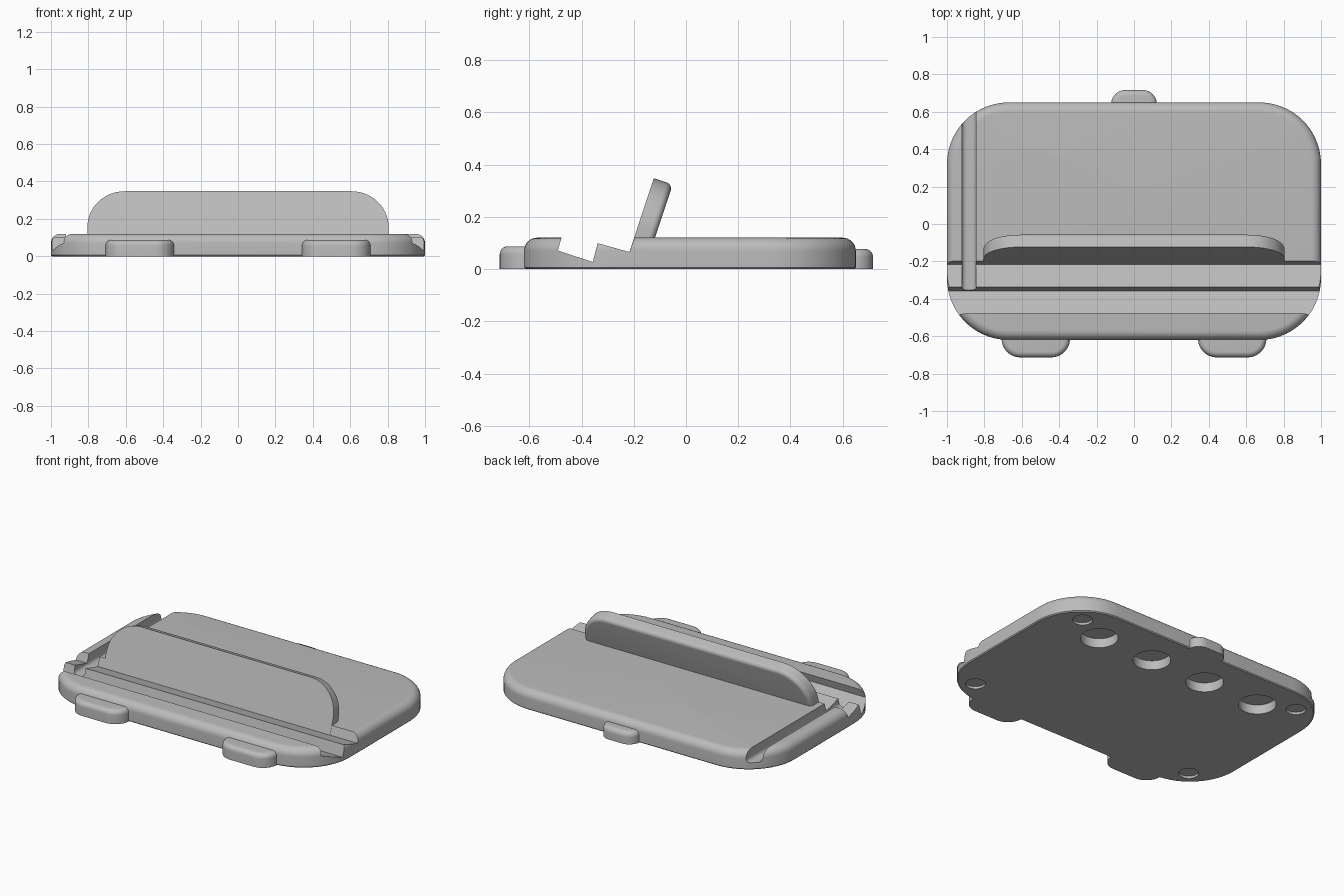
import bpy, bmesh
from math import sin, cos, pi
from mathutils import Matrix, Vector

if "Cube" in bpy.data.objects:
    bpy.data.objects.remove(bpy.data.objects["Cube"], do_unlink=True)

grey = bpy.data.materials.new("plain grey")
grey.use_nodes = True
grey.diffuse_color = (0.5, 0.5, 0.5, 1)
grey.node_tree.nodes["Principled BSDF"].inputs["Base Color"].default_value = (0.5, 0.5, 0.5, 1)


def make(name, bm):
    bmesh.ops.recalc_face_normals(bm, faces=bm.faces)
    mesh = bpy.data.meshes.new(name)
    bm.to_mesh(mesh)
    bm.free()
    mesh.materials.append(grey)
    ob = bpy.data.objects.new(name, mesh)
    bpy.context.collection.objects.link(ob)
    return ob


def rounded_outline(x0, x1, y0, y1, r, steps=14):
    corners = [(x1 - r, y1 - r), (x0 + r, y1 - r), (x0 + r, y0 + r), (x1 - r, y0 + r)]
    return [(cx + r * cos((q + i / steps) * pi / 2), cy + r * sin((q + i / steps) * pi / 2))
            for q, (cx, cy) in enumerate(corners) for i in range(steps + 1)]


def slab(x0, x1, y0, y1, r, height, fillet, chamfer=0.0):
    """Rounded plate with a filleted top edge and an optional bottom chamfer."""
    levels = [(chamfer, 0), (0, chamfer)] if chamfer else [(0, 0)]
    levels += [(fillet * (1 - cos(a)), height - fillet * (1 - sin(a)))
               for a in (i * pi / 16 for i in range(9))]
    bm = bmesh.new()
    rings = [[bm.verts.new((x, y, z)) for x, y in
              rounded_outline(x0 + d, x1 - d, y0 + d, y1 - d, r - d)] for d, z in levels]
    for a, b in zip(rings, rings[1:]):
        for i in range(len(a)):
            j = (i + 1) % len(a)
            bm.faces.new((a[i], a[j], b[j], b[i]))
    bm.faces.new(rings[0])
    bm.faces.new(rings[-1])
    return bm


def prism(name, points, offset):
    """Extrude a closed planar profile along an offset."""
    bm = bmesh.new()
    face = bm.faces.new([bm.verts.new(p) for p in points])
    new = bmesh.ops.extrude_face_region(bm, geom=[face])["geom"]
    bmesh.ops.translate(bm, vec=Vector(offset),
                        verts=[v for v in new if isinstance(v, bmesh.types.BMVert)])
    return make(name, bm)


def cut(target, cutter):
    cutter.hide_render = True
    mod = target.modifiers.new("cut", "BOOLEAN")
    mod.operation, mod.solver, mod.object = "DIFFERENCE", "EXACT", cutter
    bpy.context.view_layer.objects.active = target
    bpy.ops.object.modifier_apply(modifier=mod.name)
    bpy.data.objects.remove(cutter, do_unlink=True)


# Base plate
base = make("base_plate", slab(-1, 1, -0.62, 0.65, 0.33, 0.12, 0.05, 0.006))

# Stepped grooves across the full width
steps = [(-0.453, 0.2), (-0.491, 0.071), (-0.357, 0.027),
         (-0.338, 0.099), (-0.216, 0.065), (-0.171, 0.2)]
cut(base, prism("groove_cutter", [(-1.2, y, z) for y, z in steps], (2.4, 0, 0)))

# Round-bottomed cable channel running to the back
channel = rounded_outline(-0.92, -0.845, 0.045, 0.3, 0.025, 6)
cut(base, prism("channel_cutter", [(x, -0.4, z) for x, z in channel], (0, 1.3, 0)))

# Round pockets in the underside: large row and corner recesses
pockets = [(x, 0.4, 0.11, 0.06) for x in (-0.6, -0.2, 0.2, 0.6)]
pockets += [(x, 0.015 + y, 0.058, 0.015) for x in (-0.81, 0.81) for y in (-0.485, 0.485)]
for x, y, r, depth in pockets:
    ring = [(x + r * cos(i * pi / 24), y + r * sin(i * pi / 24), -0.1) for i in range(48)]
    cut(base, prism("pocket_cutter", ring, (0, 0, 0.1 + depth)))

# Leaning back rest, rising from the rear groove wall
bm = slab(-0.805, 0.805, -0.4, 0.298, 0.2, 0.076, 0.025)
cutoff = bmesh.ops.bisect_plane(bm, geom=bm.verts[:] + bm.edges[:] + bm.faces[:],
                                plane_co=(0, 0, 0), plane_no=(0, -1, 0), clear_outer=True)
bmesh.ops.holes_fill(bm, edges=[e for e in cutoff["geom_cut"] if isinstance(e, bmesh.types.BMEdge)])
up = Vector((0, 0.316, 0.949)).normalized()
back = Vector((0, up.z, -up.y))
lean = Matrix((Vector((-1, 0, 0)), up, back)).transposed().to_4x4()
bm.transform(Matrix.Translation((0, -0.217, 0.065)) @ lean)
rest = make("back_rest", bm)

# Edge tabs
tabs = [make(side + "_front_tab", slab(c - 0.183, c + 0.183, -0.713, -0.5, 0.1, 0.087, 0.03))
        for side, c in (("left", 0.525), ("right", -0.525))]
tabs.append(make("rear_tab", slab(-0.122, 0.122, 0.53, 0.716, 0.075, 0.077, 0.03)))

# Smooth rounded edges, crisp corners
bpy.ops.object.select_all(action="DESELECT")
for ob in [base, rest] + tabs:
    ob.select_set(True)
bpy.context.view_layer.objects.active = base
bpy.ops.object.shade_smooth_by_angle(angle=pi / 6)
